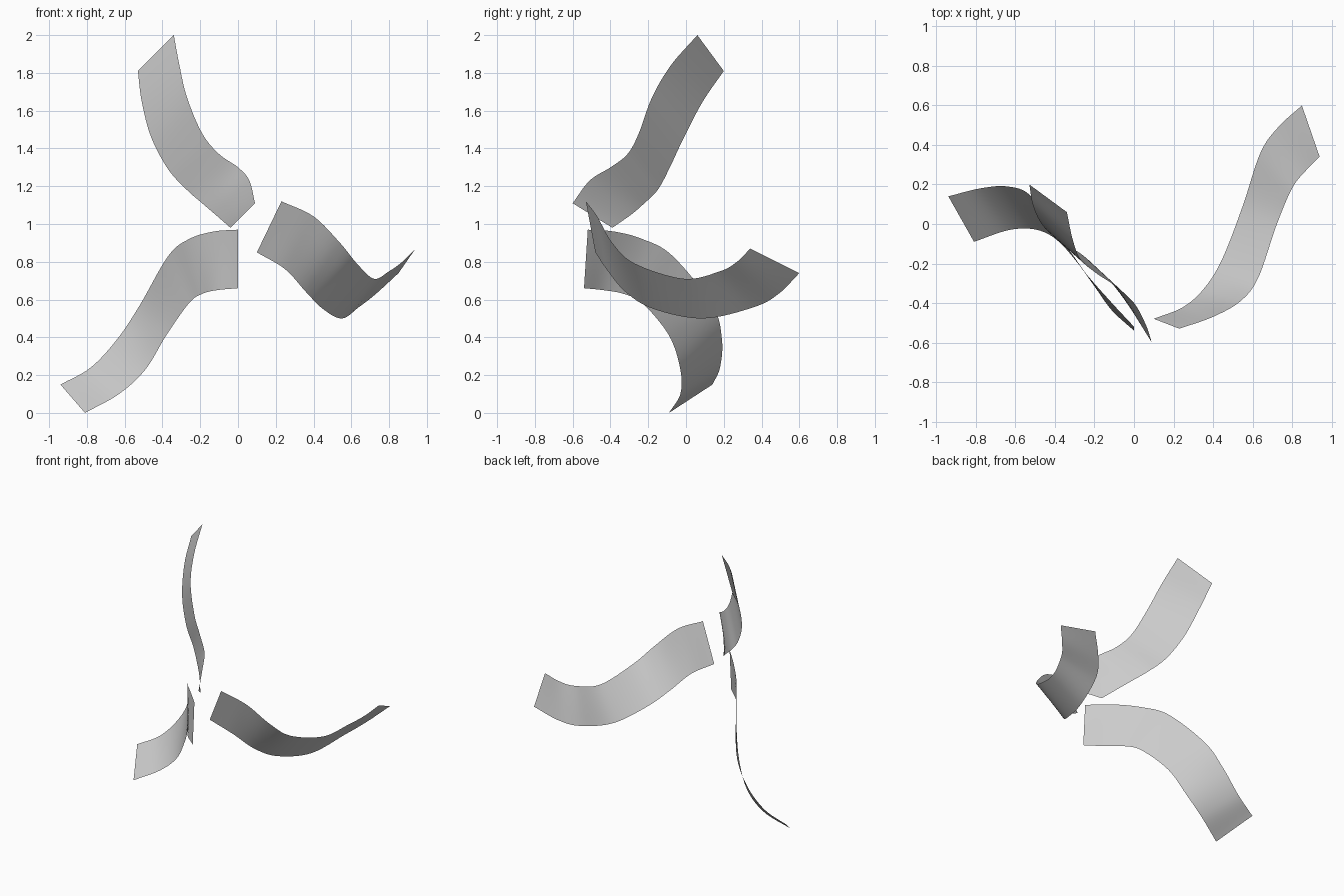
import bpy
import bmesh
from mathutils import Vector

STEPS = 8     # subdivisions between two neighbouring ribs
ACROSS = 4    # faces across the ribbon width

default_cube = bpy.data.objects.get("Cube")
if default_cube:
    bpy.data.objects.remove(default_cube, do_unlink=True)

# One plain grey for every ribbon
grey = bpy.data.materials.new("light_grey")
grey.use_nodes = True
colour = (0.6, 0.6, 0.6, 1)
grey.diffuse_color = colour
grey.node_tree.nodes["Principled BSDF"].inputs["Base Color"].default_value = colour


def smooth_path(points):
    """Return a smooth path that passes through every control point."""
    points = [Vector(p) for p in points]
    first = points[0] * 2 - points[1]
    last = points[-1] * 2 - points[-2]
    padded = [first] + points + [last]
    path = []
    for before, start, end, after in zip(padded, padded[1:], padded[2:], padded[3:]):
        leave = (end - before) / 2
        arrive = (after - start) / 2
        for step in range(STEPS):
            t = step / STEPS
            ease = t * t * (3 - 2 * t)
            path.append(start.lerp(end, ease)
                        + leave * t * (1 - t) ** 2
                        - arrive * t * t * (1 - t))
    path.append(points[-1])
    return path


def make_ribbon(name, first_rail, second_rail):
    """Span a thin curved sheet between two edge rails."""
    bm = bmesh.new()
    rows = []
    for a, b in zip(smooth_path(first_rail), smooth_path(second_rail)):
        rows.append([bm.verts.new(a.lerp(b, i / ACROSS)) for i in range(ACROSS + 1)])
    for row, following in zip(rows, rows[1:]):
        for i in range(ACROSS):
            face = bm.faces.new((row[i], row[i + 1], following[i + 1], following[i]))
            face.smooth = True
    bmesh.ops.recalc_face_normals(bm, faces=bm.faces)
    mesh = bpy.data.meshes.new(name)
    bm.to_mesh(mesh)
    bm.free()
    mesh.materials.append(grey)
    ribbon = bpy.data.objects.new(name, mesh)
    bpy.context.collection.objects.link(ribbon)
    return ribbon


# Rising ribbon, from its curled inner end to its tip
make_ribbon(
    "upper_ribbon",
    [(.09, -.6, 1.11), (.06, -.51, 1.23), (0, -.4, 1.3), (-.1, -.31, 1.37),
     (-.19, -.25, 1.48), (-.27, -.18, 1.67), (-.31, -.08, 1.84), (-.34, .06, 2)],
    [(-.04, -.39, .98), (-.12, -.29, 1.05), (-.19, -.22, 1.11), (-.27, -.15, 1.18),
     (-.37, -.09, 1.29), (-.46, -.01, 1.46), (-.51, .09, 1.65), (-.53, .2, 1.81)])

# Ribbon sweeping down to the right foot
make_ribbon(
    "lower_right_ribbon",
    [(0, -.52, .97), (-.13, -.38, .96), (-.26, -.23, .92), (-.37, -.07, .83),
     (-.52, .14, .57), (-.64, .19, .39), (-.78, .18, .24), (-.94, .14, .15)],
    [(0, -.54, .66), (-.11, -.44, .65), (-.19, -.33, .63), (-.26, -.23, .58),
     (-.38, -.09, .41), (-.49, -.03, .23), (-.63, -.03, .1), (-.81, -.09, 0)])

# Ribbon swinging around to the left and back
make_ribbon(
    "left_ribbon",
    [(.23, -.53, 1.12), (.4, -.47, 1.04), (.54, -.39, .9), (.63, -.27, .79),
     (.72, -.01, .71), (.8, .18, .75), (.87, .27, .8), (.94, .34, .87)],
    [(.1, -.48, .85), (.25, -.42, .76), (.36, -.32, .64), (.45, -.17, .55),
     (.55, .09, .5), (.64, .36, .56), (.73, .49, .63), (.85, .6, .74)])
